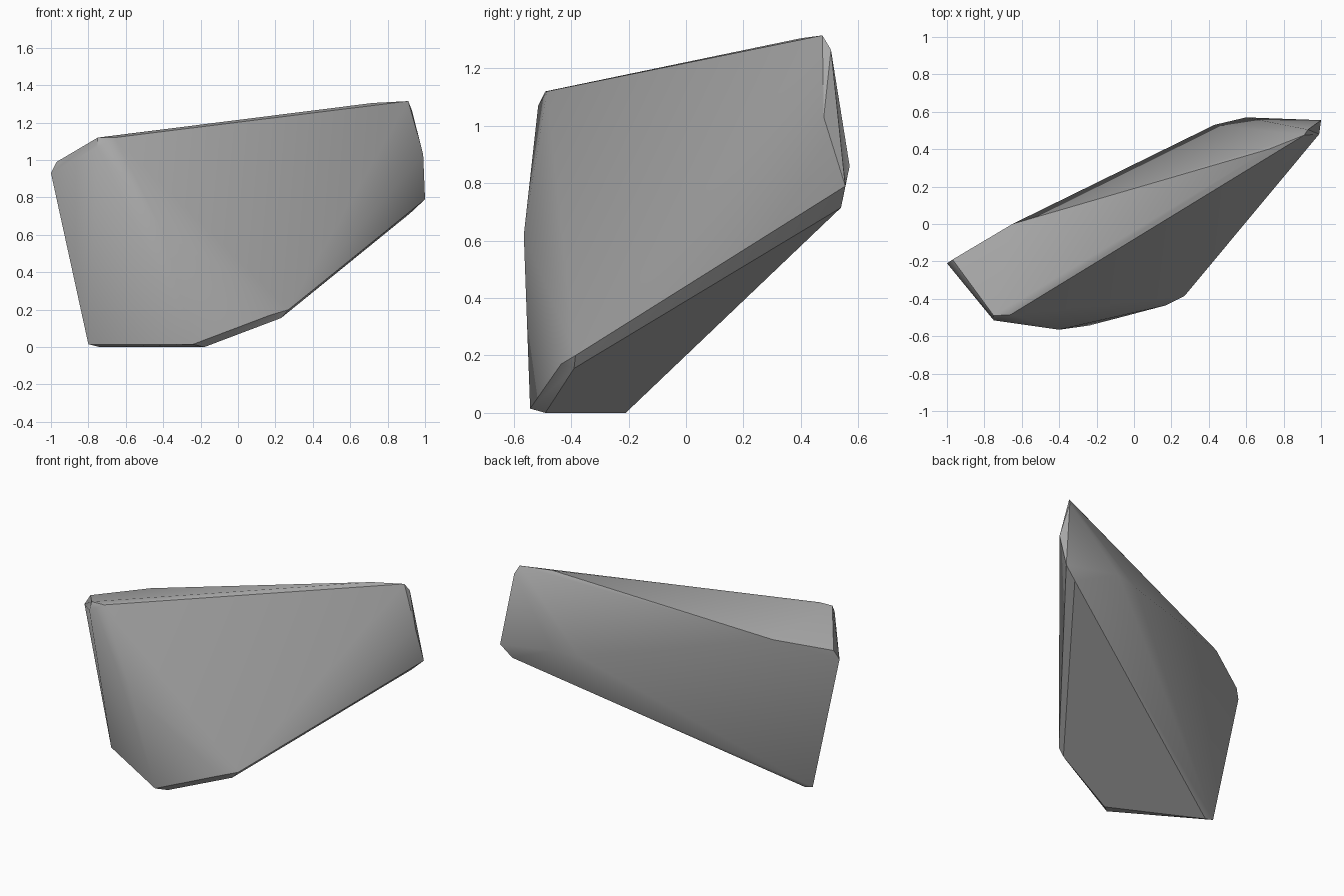
import bpy
import bmesh
from math import radians

default_cube = bpy.data.objects.get("Cube")
if default_cube:
    bpy.data.objects.remove(default_cube, do_unlink=True)


def make_material(name, colour):
    material = bpy.data.materials.new(name)
    material.use_nodes = True
    material.diffuse_color = colour
    shader = material.node_tree.nodes["Principled BSDF"]
    shader.inputs["Base Color"].default_value = colour
    return material


def hull_object(name, corner_groups, material, crease_angle):
    """Wrap a tight skin around groups of corner points."""
    bm = bmesh.new()
    for group in corner_groups.values():
        for corner in group:
            bm.verts.new(corner)
    result = bmesh.ops.convex_hull(bm, input=bm.verts[:])
    buried = [item for item in result["geom_interior"]
              if isinstance(item, bmesh.types.BMVert)]
    bmesh.ops.delete(bm, geom=buried, context="VERTS")
    bmesh.ops.recalc_face_normals(bm, faces=bm.faces[:])

    mesh = bpy.data.meshes.new(name)
    bm.to_mesh(mesh)
    bm.free()
    mesh.materials.append(material)
    rock = bpy.data.objects.new(name, mesh)
    bpy.context.collection.objects.link(rock)

    # Soften worn corners but keep the broken edges crisp
    bpy.ops.object.select_all(action="DESELECT")
    rock.select_set(True)
    bpy.context.view_layer.objects.active = rock
    bpy.ops.object.shade_smooth_by_angle(angle=crease_angle)
    return rock


# Corners of the chipped boulder, grouped by where they lie
boulder_corners = {
    "blunt_end": [(-1, -.21, .93), (-.97, -.19, .99)],
    "brow": [(-.75, -.49, 1.12), (-.75, -.515, 1.07), (-.66, -.485, 1.12)],
    "front_bulge": [(-.4, -.565, .62)],
    "foot": [(-.24, -.543, .015), (-.18, -.49, 0),
             (-.8, -.21, .015), (-.74, -.21, 0)],
    "lower_chip": [(.17, -.435, .17), (.27, -.385, .2), (.23, -.39, .155)],
    "peak": [(.91, .475, 1.315), (.93, .505, 1.265), (.72, .4, 1.305)],
    "overhang": [(.99, .48, 1.03), (1, .555, .79), (.92, .54, .715)],
    "back_ridge": [(.6, .57, .86), (.43, .53, .85), (-.65, 0, 1.05)],
}

stone_grey = make_material("stone grey", (.4, .4, .4, 1))
hull_object("boulder", boulder_corners, stone_grey, radians(35))
